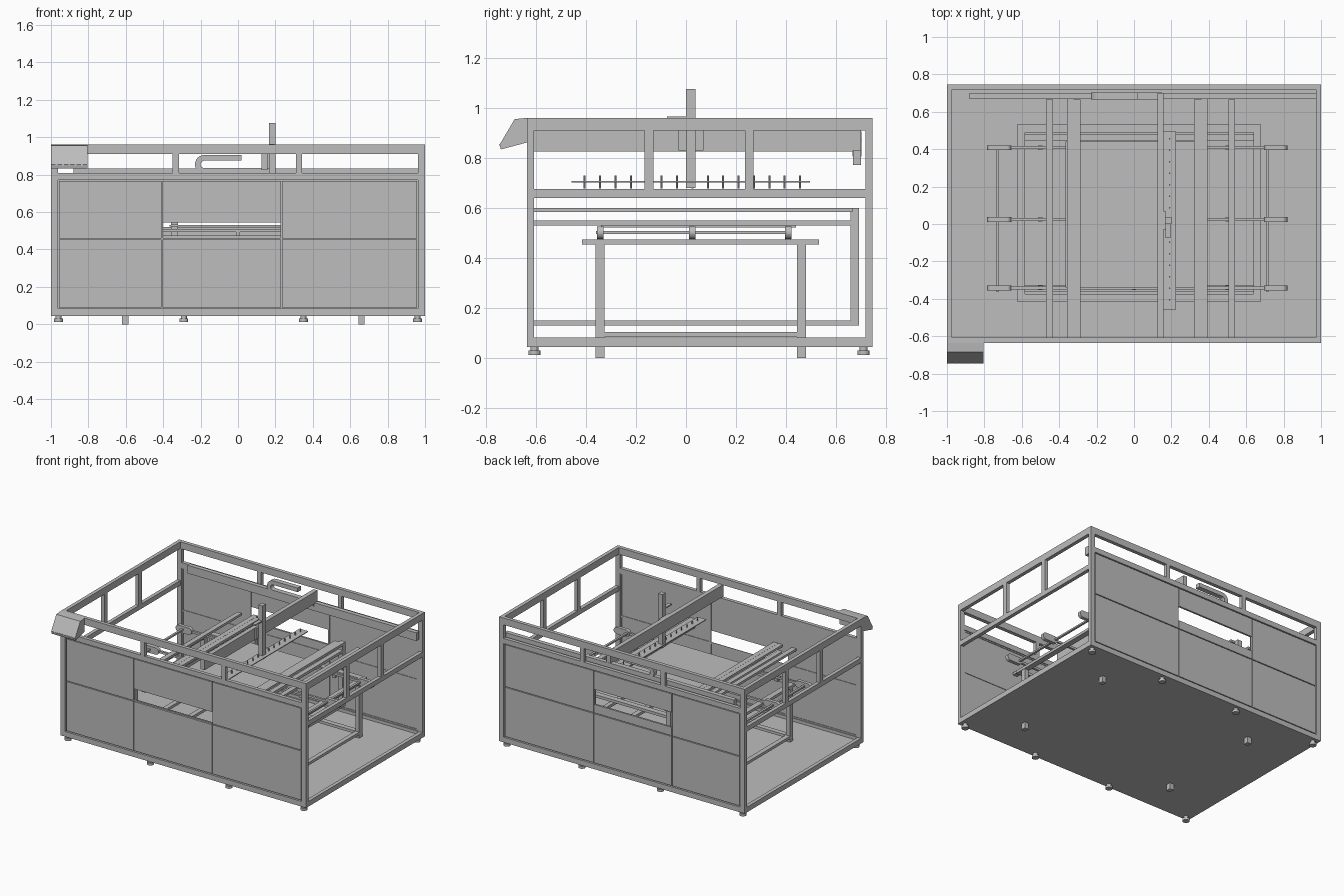
import bpy
import bmesh
from math import pi, cos, sin

cube = bpy.data.objects.get("Cube")
if cube:
    bpy.data.objects.remove(cube, do_unlink=True)

steel = bpy.data.materials.new("steel grey")
steel.use_nodes = True
GREY = (0.51, 0.51, 0.51, 1)
steel.diffuse_color = GREY
steel.node_tree.nodes["Principled BSDF"].inputs["Base Color"].default_value = GREY


def finish(name, bm):
    bmesh.ops.recalc_face_normals(bm, faces=bm.faces)
    me = bpy.data.meshes.new(name)
    bm.to_mesh(me)
    bm.free()
    me.materials.append(steel)
    ob = bpy.data.objects.new(name, me)
    bpy.context.collection.objects.link(ob)
    return ob


def box(name, xs, ys, zs):
    """Box from its (min, max) on each axis."""
    bm = bmesh.new()
    bmesh.ops.create_cube(bm, size=1)
    for v in bm.verts:
        for i, (lo, hi) in enumerate((xs, ys, zs)):
            v.co[i] = hi if v.co[i] > 0 else lo
    return finish(name, bm)


def extrude(name, points, axis, lo, hi):
    """Prism: 2D outline swept along x (outline in y, z) or y (outline in x, z)."""
    bm = bmesh.new()
    verts = [bm.verts.new((lo, a, b) if axis == "x" else (a, lo, b)) for a, b in points]
    face = bm.faces.new(verts)
    geo = bmesh.ops.extrude_face_region(bm, geom=[face])["geom"]
    move = (hi - lo, 0, 0) if axis == "x" else (0, hi - lo, 0)
    bmesh.ops.translate(bm, vec=move, verts=[g for g in geo if isinstance(g, bmesh.types.BMVert)])
    return finish(name, bm)


def cylinder(name, x, y, z0, z1, r, sides=16):
    ring = [2 * pi * i / sides for i in range(sides)]
    bm = bmesh.new()
    face = bm.faces.new([bm.verts.new((x + r * cos(a), y + r * sin(a), z0)) for a in ring])
    geo = bmesh.ops.extrude_face_region(bm, geom=[face])["geom"]
    bmesh.ops.translate(bm, vec=(0, 0, z1 - z0), verts=[g for g in geo if isinstance(g, bmesh.types.BMVert)])
    return finish(name, bm)


def arc(cx, cz, r, start, end, n=12):
    steps = [start + (end - start) * i / n for i in range(n + 1)]
    return [(cx + r * cos(a), cz + r * sin(a)) for a in steps]


FRONT, BACK = -0.635, 0.745
T = 0.027          # tube thickness
WALL = (FRONT, BACK)

# Floor and feet
box("floor_plate", (-0.998, 0.998), (FRONT + 0.002, BACK - 0.002), (0.045, 0.06))
for x in (-0.96, -0.29, 0.35, 0.96):
    for y in (-0.605, 0.71):
        cylinder("foot", x, y, 0.012, 0.03, 0.024)
        cylinder("foot_stem", x, y, 0.03, 0.046, 0.016)

# Outer frame and panels on the long walls
for wall, y0, y1, window in (("front", FRONT, FRONT + T, (0.458, 0.545)),
                             ("back", BACK - T, BACK, (0.52, 0.63))):
    ys = (y0, y1)
    for part, zs in (("bottom", (0.045, 0.083)), ("middle", (0.772, 0.81)), ("top", (0.91, 0.96))):
        box(f"{wall}_{part}_rail", (-1, 1), ys, zs)
    for xs in ((-1, -0.963), (0.963, 1)):
        box(f"{wall}_corner_post", xs, ys, (0.045, 0.96))
    for xs in ((-0.35, -0.315), (0.31, 0.342)):
        box(f"{wall}_short_post", xs, ys, (0.81, 0.91))
    # Panels are inset slightly and parted by narrow seams
    panel_y = (y0 + 0.003, y1 - 0.01) if wall == "front" else (y0 + 0.01, y1 - 0.003)
    back_y = (panel_y[1], panel_y[1] + 0.004) if wall == "front" else (panel_y[0] - 0.004, panel_y[0])
    for xs in ((-0.956, -0.409), (-0.403, 0.229), (0.235, 0.956)):
        middle = xs[0] == -0.403
        box(f"{wall}_lower_panel", xs, panel_y, (0.09, 0.452))
        if not middle:
            box(f"{wall}_upper_panel", xs, panel_y, (0.458, 0.766))
        else:
            box(f"{wall}_window_panel", xs, panel_y, (window[1], 0.766))
            if window[0] > 0.46:
                box(f"{wall}_sill_panel", xs, panel_y, (0.458, window[0]))
    for x in (-0.96, -0.406, 0.232, 0.96):
        box(f"{wall}_seam_backing", (x - 0.006, x + 0.006), back_y, (0.08, 0.775))
    for z in (0.087, 0.455, 0.769):
        box(f"{wall}_seam_backing", (-0.96, 0.96), back_y, (z - 0.006, z + 0.006))

# Open end frames
for side, xs in (("right", (-1, -1 + T)), ("left", (1 - T, 1))):
    for part, zs in (("bottom", (0.045, 0.083)), ("middle", (0.64, 0.675)), ("top", (0.91, 0.96))):
        box(f"{side}_{part}_rail", xs, WALL, zs)
    for ys in ((-0.165, -0.13), (0.235, 0.27)):
        box(f"{side}_short_post", xs, ys, (0.675, 0.91))

# Control box with sloping face and a row of buttons
extrude("control_box", [(FRONT, 0.96), (-0.685, 0.955), (-0.745, 0.853), (-0.74, 0.834), (FRONT, 0.862)],
        "x", -1, -0.805)
for i in range(5):
    x = -0.97 + i * 0.034
    box("control_button", (x - 0.005, x + 0.005), (-0.7455, -0.735), (0.847, 0.856))

# Work table
TX, TY = (-0.625, 0.68), (-0.415, 0.532)
W = 0.042
for ys in ((TY[0], TY[0] + W), (TY[1] - W, TY[1])):
    box("table_long_rail", TX, ys, (0.455, 0.475))
for xs in ((TX[0], TX[0] + W), (TX[1] - W, TX[1])):
    box("table_cross_rail", xs, TY, (0.455, 0.475))
LEG_X = ((-0.62, -0.585), (0.645, 0.677))
LEG_Y = ((-0.362, -0.325), (0.443, 0.48))
for xs in LEG_X:
    for ys in LEG_Y:
        box("table_leg", xs, ys, (0, 0.46))
    box("table_lower_cross_rail", xs, (-0.325, 0.443), (0.085, 0.105))
for ys in LEG_Y:
    box("table_lower_long_rail", (-0.585, 0.645), ys, (0.085, 0.105))
box("work_plate", (-0.365, 0.36), (-0.34, 0.44), (0.522, 0.53))

# Feed rods with rounded links at both ends
for y in (-0.342, 0.025, 0.408):
    box("feed_rod", (-0.75, 0.75), (y - 0.008, y + 0.008), (0.494, 0.51))
    for x0, x1 in ((-0.76, -0.68), (0.72, 0.795)):
        outline = arc(x0, 0.502, 0.025, pi / 2, 3 * pi / 2) + arc(x1, 0.502, 0.025, -pi / 2, pi / 2)
        extrude("end_link", outline, "y", y - 0.013, y + 0.013)
    for x in (-0.5, 0.0, 0.5):
        box("rod_support", (x - 0.012, x + 0.012), (y - 0.012, y + 0.012), (0.475, 0.496))
for x in (-0.73, 0.715):
    box("link_cross_bar", (x - 0.008, x + 0.008), (-0.36, 0.42), (0.496, 0.508))

# Beams that span from front to back, two of them as upright frames
for x in (-0.34, 0.375):
    xs = (x - 0.018, x + 0.018)
    for zs in ((0.13, 0.15), (0.53, 0.55), (0.583, 0.6)):
        box("frame_beam", xs, (-0.612, 0.665), zs)
    box("frame_post", xs, (0.657, 0.692), (0.13, 0.6))
for x in (-0.452, -0.303, 0.34, 0.522):
    box("span_beam", (x - 0.018, x + 0.018), (-0.612, 0.665), (0.583, 0.6))

# Gantry, its rear guide rail and carriage
box("gantry_beam", (0.125, 0.157), (-0.612, 0.7), (0.825, 0.912))
box("rear_guide_rail", (-0.88, 0.985), (0.668, 0.7), (0.772, 0.832))
box("tool_column", (0.166, 0.2), (0, 0.038), (0.68, 1.075))
box("carriage_plate", (0.157, 0.168), (-0.03, 0.07), (0.83, 0.91))
box("carriage_motor", (0.168, 0.195), (-0.075, 0.0), (0.955, 0.965))

# Cable chain: a flat loop lying on its side
loop = [(0.02, 0.905)] + arc(-0.18, 0.855, 0.05, pi / 2, 3 * pi / 2) + [(0.15, 0.805), (0.15, 0.835)]
loop += arc(-0.18, 0.855, 0.02, 3 * pi / 2, pi / 2) + [(0.02, 0.875)]
extrude("cable_chain", loop, "y", 0.665, 0.702)

# Tool strip with a row of needles
box("needle_strip", (0.155, 0.225), (-0.457, 0.495), (0.702, 0.708))
for i in range(15):
    cylinder("needle", 0.19, -0.405 + i * 0.0615, 0.678, 0.73, 0.004, 8)
